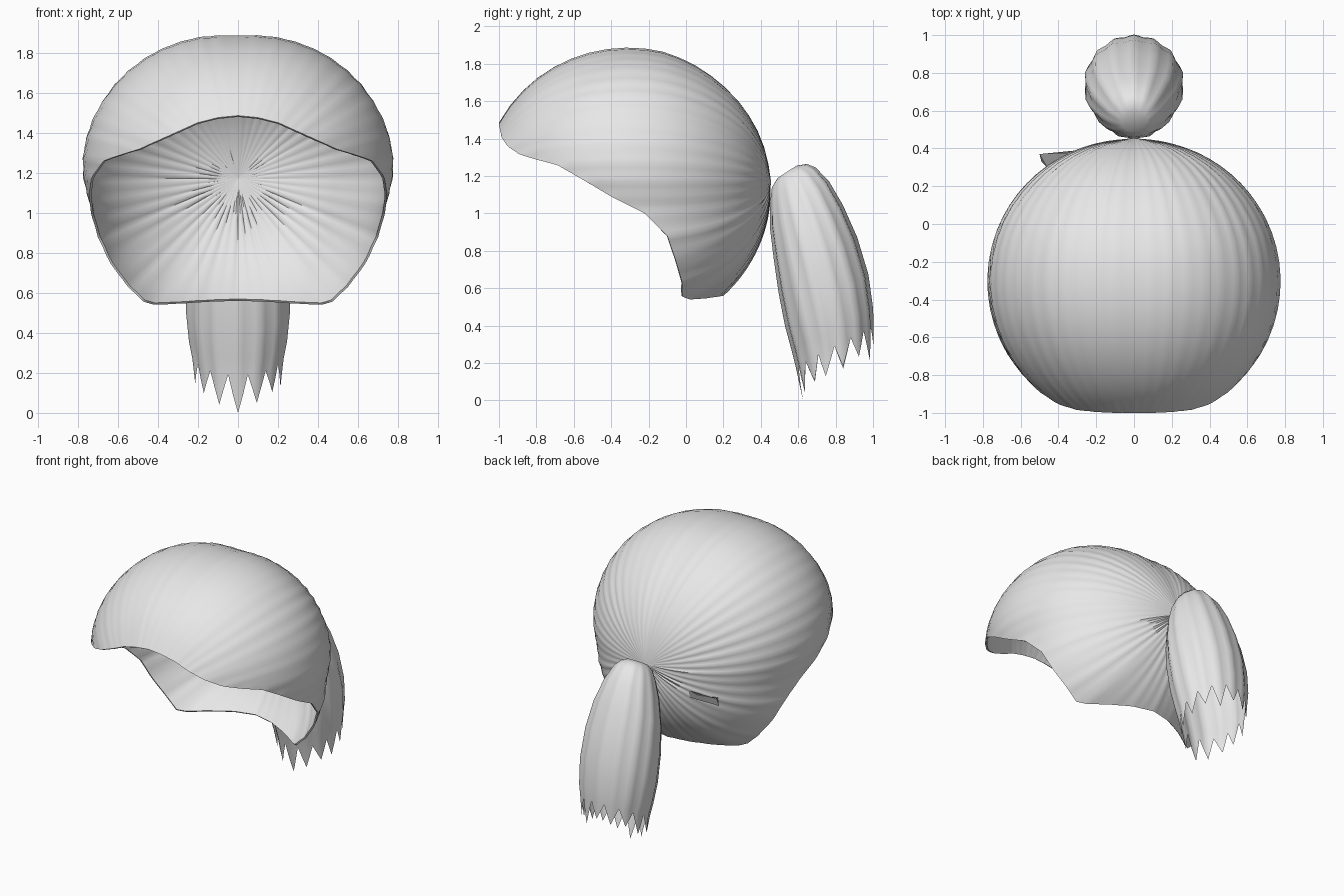
import bpy, bmesh, math, random
from mathutils import Vector

if "Cube" in bpy.data.objects:
    bpy.data.objects.remove(bpy.data.objects["Cube"])

random.seed(4)
grey = bpy.data.materials.new("hair_grey")
grey.diffuse_color = (0.8, 0.8, 0.8, 1)
grey.use_nodes = True
grey.node_tree.nodes["Principled BSDF"].inputs["Base Color"].default_value = grey.diffuse_color


def finish(bm, name, thickness, angle, flip=False):
    me = bpy.data.meshes.new(name)
    bmesh.ops.recalc_face_normals(bm, faces=bm.faces[:])
    bm.normal_update()
    if thickness and max(bm.faces, key=lambda f: f.calc_center_median().z).normal.z < 0:
        bmesh.ops.reverse_faces(bm, faces=bm.faces[:])
    bm.to_mesh(me)
    bm.free()
    me.materials.append(grey)
    ob = bpy.data.objects.new(name, me)
    bpy.context.collection.objects.link(ob)
    bpy.context.view_layer.objects.active = ob
    ob.select_set(True)
    if thickness:
        mod = ob.modifiers.new("thickness", 'SOLIDIFY')
        mod.thickness = thickness
        mod.offset = -1
        bpy.ops.object.modifier_apply(modifier=mod.name)
    bpy.ops.object.shade_smooth_by_angle(angle=math.radians(angle))
    ob.select_set(False)
    return ob


def bridge(bm, a, b):
    n = len(a)
    for i in range(n):
        j = (i + 1) % n
        bm.faces.new((a[i], a[j], b[j], b[i]))


# --- Hair cap: strands fan out from the knot at the back to the hairline ---
C = Vector((0, -0.27, 1.17))
RAD = Vector((0.75, 0.72, 0.705))
# right half of the hairline, from front centre to nape
RIM = [Vector(p) for p in (
    (0, -1.0, 1.485), (0.1, -1.0, 1.475), (0.2, -0.995, 1.45), (0.3, -0.985, 1.405),
    (0.4, -0.955, 1.36), (0.5, -0.89, 1.315), (0.6, -0.79, 1.285), (0.67, -0.69, 1.26),
    (0.73, -0.55, 1.18), (0.745, -0.4, 1.09), (0.735, -0.22, 1.0), (0.70, -0.10, 0.88),
    (0.64, -0.055, 0.75), (0.55, -0.02, 0.63), (0.47, -0.02, 0.555), (0.42, 0.02, 0.54),
    (0.3, 0.1, 0.545), (0.15, 0.17, 0.555), (0, 0.2, 0.56))]
PHI = [math.atan2(p.z - C.z, p.x) for p in RIM]


def rim_at(phi):
    """Hairline point at an angle about the knot axis, mirrored for the left."""
    left = math.cos(phi) < 0
    a = math.atan2(math.sin(phi), abs(math.cos(phi)))
    a = max(min(a, PHI[0]), PHI[-1])
    k = 0
    while k < len(PHI) - 2 and a < PHI[k + 1]:
        k += 1
    p = RIM[k].lerp(RIM[k + 1], (PHI[k] - a) / (PHI[k] - PHI[k + 1]))
    return Vector((-p.x if left else p.x, p.y, p.z))


def size(d):
    return math.sqrt(sum((d[i] / RAD[i]) ** 2 for i in range(3)))


COLS, ROWS = 192, 20
bm = bmesh.new()
back = Vector((0, 1, 0))
flute = [random.uniform(0.4, 1.2) for _ in range(COLS // 4)]
rings = [[] for _ in range(ROWS)]
for c in range(COLS):
    phi = math.pi / 2 - c * math.tau / COLS
    rim = rim_at(phi) - C
    s_rim = size(rim)
    up = max(0, math.sin(phi))
    wave = math.cos(c * math.tau / 4) * flute[c // 4]
    for r in range(ROWS):
        t = (r + 1) / ROWS
        d = back.slerp(rim.normalized(), t)
        s = 1 + (s_rim - 1) * t ** (1.8 + 0.5 * math.sin(phi))
        if t < 0.5:
            s -= 0.025 * up * math.sin(math.tau * t)           # flatter crown
        s -= 0.02 * up * up * math.sin(math.pi * t) ** 2
        s += 0.04 * up * abs(math.sin(2 * phi)) * math.sin(math.pi * t)
        s += 0.0055 * wave * min(1, 4 * t) * (1.1 - 0.9 * t)   # combed ridges
        rings[r].append(bm.verts.new(C + d * (s / size(d))))
knot = bm.verts.new((0, 0.455, 1.17))
for i in range(COLS):
    bm.faces.new((knot, rings[0][i], rings[0][(i + 1) % COLS]))
for a, b in zip(rings, rings[1:]):
    bridge(bm, a, b)
finish(bm, "hair_cap", 0.012, 45)

# --- Ponytail: fluted tube with a ragged end ---
# front y, front z, back y, back z, half width
SECTIONS = [
    (0.49, 1.19, 0.59, 1.255, 0.07), (0.46, 1.14, 0.645, 1.264, 0.105),
    (0.452, 1.06, 0.69, 1.245, 0.14),
    (0.452, 0.93, 0.76, 1.17, 0.185), (0.475, 0.75, 0.835, 1.04, 0.232),
    (0.50, 0.58, 0.91, 0.87, 0.256), (0.535, 0.40, 0.97, 0.67, 0.26),
    (0.57, 0.27, 0.995, 0.49, 0.245), (0.59, 0.19, 0.998, 0.40, 0.228)]
TEETH, STEP = 14, 4
N = TEETH * STEP
bm = bmesh.new()
loops = []
for k, (yf, zf, yb, zb, w) in enumerate(SECTIONS):
    loop = []
    for i in range(N):
        a = i * math.tau / N
        g = 1 + 0.025 * math.cos(a * 14) * min(1, k / 3)
        u = 0.5 - 0.5 * math.cos(a) * g
        loop.append(bm.verts.new((w * math.sin(a) * g, yf + (yb - yf) * u, zf + (zb - zf) * u)))
    loops.append(loop)
tooth = [random.uniform(0.10, 0.17) for _ in range(TEETH)]
tooth[0] = 0.2
tips = []
for i, v in enumerate(loops[-1]):
    m = (i + STEP // 2) % N
    drop = 0.004 + tooth[m // STEP] * (1 - abs(m % STEP - STEP / 2) / (STEP / 2))
    x, y, z = v.co
    tips.append(bm.verts.new((x * (1 - 0.5 * drop), y + (0.2 * drop if y < 0.7 else 0), max(0, z - drop))))
loops.append(tips)
for a, b in zip(loops, loops[1:]):
    bridge(bm, a, b)
bm.faces.new(loops[0])
finish(bm, "ponytail", 0, 35)

# --- Small stray lock beside the knot ---
bm = bmesh.new()
a = [bm.verts.new(p) for p in ((-0.30, 0.39, 1.04), (-0.30, 0.385, 0.99), (-0.32, 0.375, 1.01))]
b = [bm.verts.new(p) for p in ((-0.50, 0.37, 1.03), (-0.49, 0.33, 0.96), (-0.46, 0.30, 1.0))]
bridge(bm, a, b)
bm.faces.new(a)
bm.faces.new(b)
finish(bm, "stray_lock", 0, 30)
